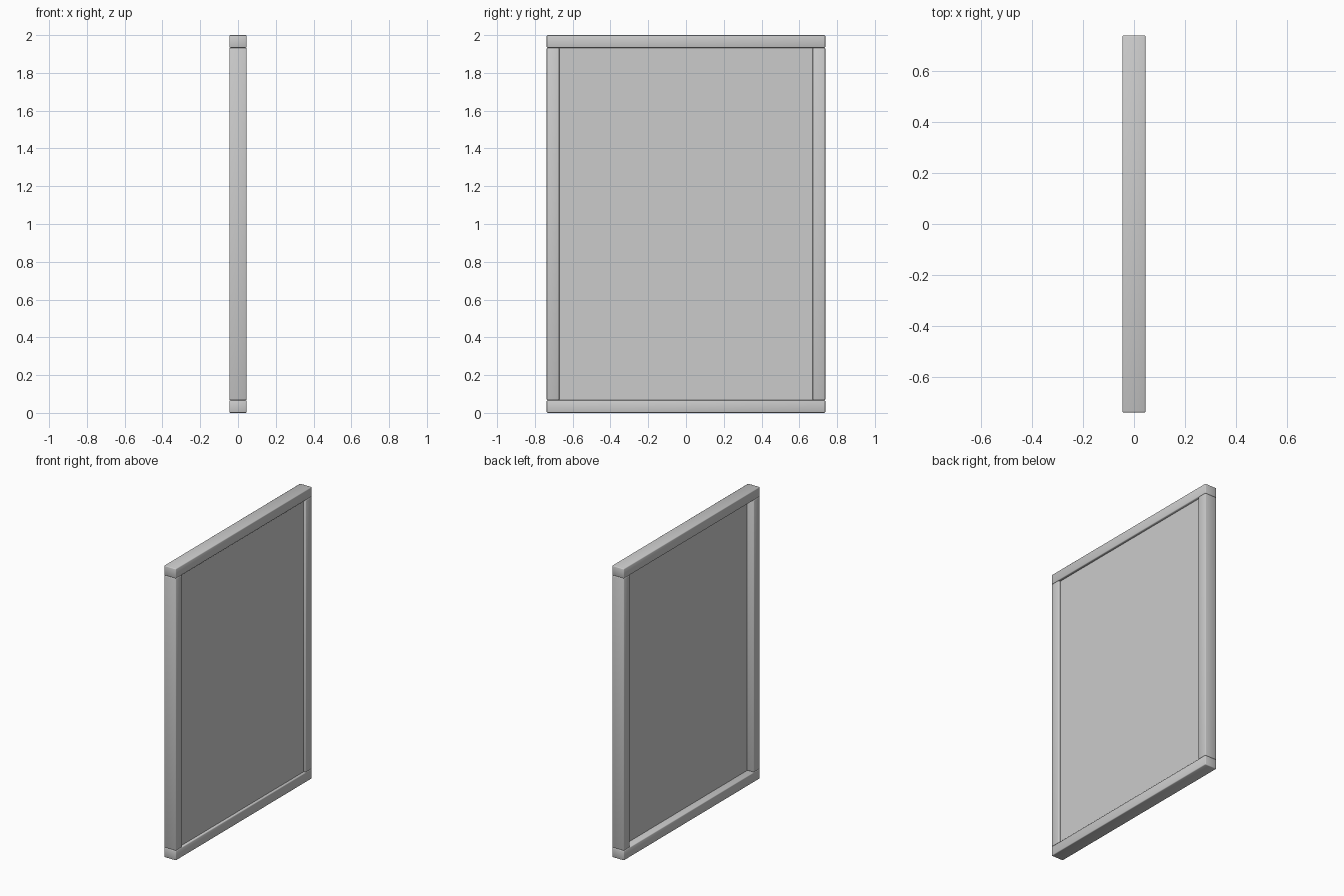
import bpy

cube = bpy.data.objects.get("Cube")
if cube:
    bpy.data.objects.remove(cube, do_unlink=True)

HEIGHT, WIDTH, DEPTH = 2.0, 1.475, 0.09
BAR = 0.067          # width of each frame member
EDGE = 0.005         # softened edge

grey = bpy.data.materials.new("plain grey")
grey.use_nodes = True
colour = (0.6, 0.6, 0.6, 1)
grey.diffuse_color = colour
grey.node_tree.nodes["Principled BSDF"].inputs["Base Color"].default_value = colour


def box(name, size, centre, bevel=0):
    bpy.ops.mesh.primitive_cube_add(size=1, location=centre)
    obj = bpy.context.object
    obj.name = name
    obj.scale = size
    bpy.ops.object.transform_apply(location=False, rotation=False, scale=True)
    obj.data.materials.append(grey)
    if bevel:
        mod = obj.modifiers.new("soft edges", "BEVEL")
        mod.width = bevel
        mod.segments = 2
        bpy.ops.object.shade_smooth()
    return obj


# Rails run the full width; stiles stand between them
for name, z in (("bottom_rail", BAR / 2), ("top_rail", HEIGHT - BAR / 2)):
    box(name, (DEPTH, WIDTH, BAR), (0, 0, z), EDGE)
for name, side in (("front_stile", -1), ("back_stile", 1)):
    box(name, (DEPTH, BAR, HEIGHT - 2 * BAR),
        (0, side * (WIDTH - BAR) / 2, HEIGHT / 2), EDGE)

# Thin panel set close to one face, tucked slightly into the frame
TUCK = 0.02
box("panel", (0.022, WIDTH - 2 * BAR + TUCK, HEIGHT - 2 * BAR + TUCK),
    (0.017, 0, HEIGHT / 2))
